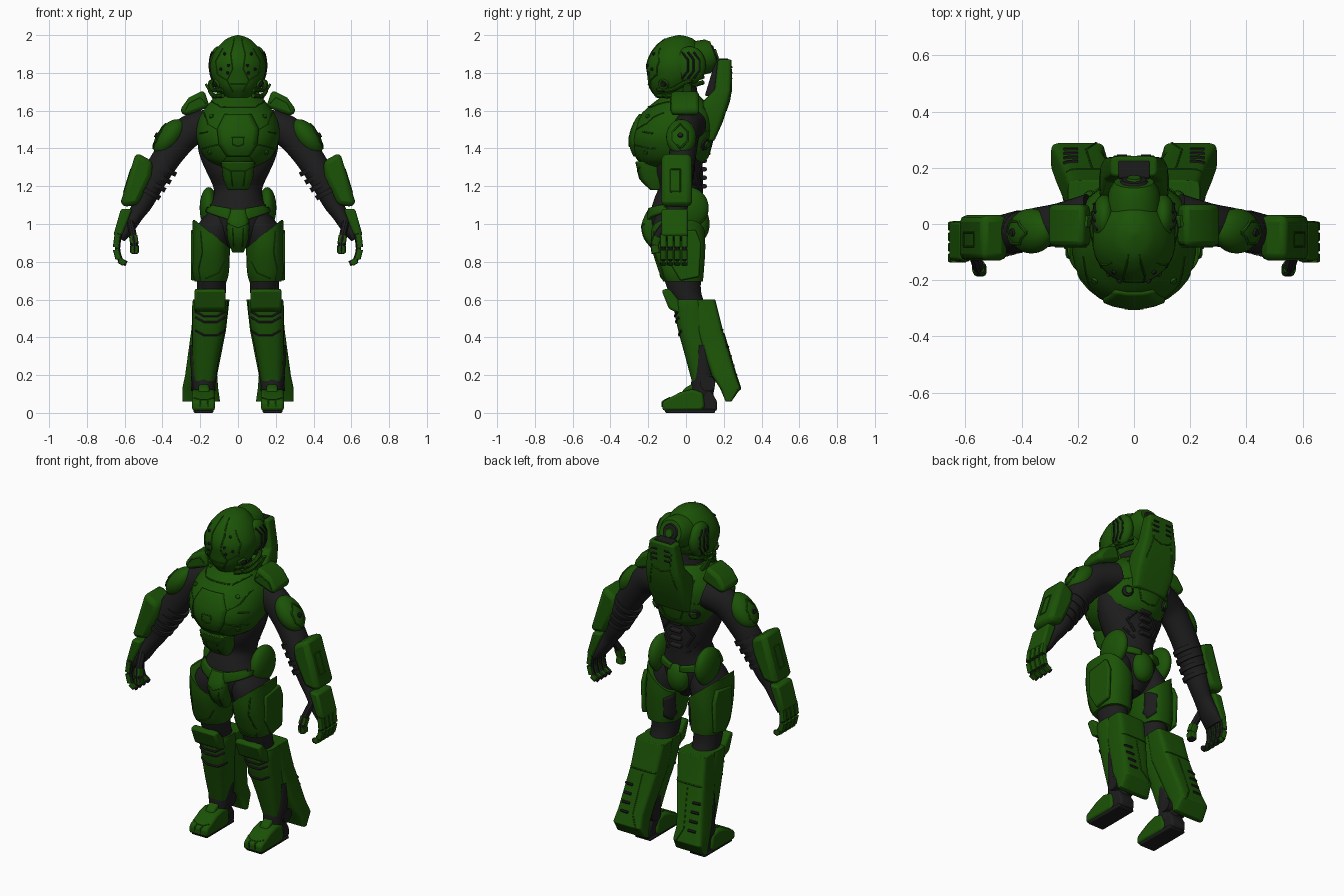
import bpy, bmesh
from math import cos, sin, pi, radians, copysign
from mathutils import Vector, Matrix
from mathutils.bvhtree import BVHTree

if "Cube" in bpy.data.objects:
    bpy.data.objects.remove(bpy.data.objects["Cube"])


def material(name, rgb):
    mat = bpy.data.materials.new(name)
    mat.use_nodes = True
    mat.diffuse_color = (*rgb, 1)
    bsdf = next(n for n in mat.node_tree.nodes if n.type == 'BSDF_PRINCIPLED')
    bsdf.inputs["Base Color"].default_value = (*rgb, 1)
    bsdf.inputs["Roughness"].default_value = .6
    return mat


GREEN = material("armour_green", (.011, .085, .002))
BLACK = material("undersuit_black", (.012, .012, .012))
trees, made = {}, []


def finish(name, bm, mat, both=False, bevel=0, shell=0):
    if not shell:
        bmesh.ops.recalc_face_normals(bm, faces=bm.faces)
    trees[name] = BVHTree.FromBMesh(bm)
    mesh = bpy.data.meshes.new(name)
    bm.to_mesh(mesh)
    bm.free()
    mesh.materials.append(mat)
    obj = bpy.data.objects.new(name, mesh)
    bpy.context.collection.objects.link(obj)
    made.append(obj)
    if shell:
        mod = obj.modifiers.new("thickness", 'SOLIDIFY')
        mod.thickness, mod.offset = shell, -1
    if bevel:
        mod = obj.modifiers.new("bevel", 'BEVEL')
        mod.width, mod.segments, mod.limit_method = bevel, 2, 'ANGLE'
    if both:
        obj.modifiers.new("mirror", 'MIRROR')


def smooth_path(points, steps):
    pts, out = [Vector(p) for p in points], []
    for i in range(len(pts) - 1):
        a, b, c, d = (pts[min(max(i + k, 0), len(pts) - 1)] for k in (-1, 0, 1, 2))
        for k in range(steps):
            t = k / steps
            out.append((b * 2 + (c - a) * t + (a * 2 - b * 5 + c * 4 - d) * t * t
                        + (b * 3 - a - c * 3 + d) * t ** 3) * .5)
    return out + [pts[-1]]


def sweep(name, paths, mat, both=False, upright=True, sides=28, power=2, steps=4, cut=None, bevel=0):
    """Skin rings (x, y, z, radius_u, radius_v) along each path."""
    bm = bmesh.new()
    for path in paths:
        stations, rings = smooth_path(path, steps), []
        for i, s in enumerate(stations):
            u, v = Vector((1, 0, 0)), Vector((0, 1, 0))
            if not upright:
                ahead, behind = stations[min(i + 1, len(stations) - 1)], stations[max(i - 1, 0)]
                t = (Vector(ahead[:3]) - Vector(behind[:3])).normalized()
                ref = Vector((0, 0, 1)) if abs(t.y) > .8 else v
                u = ref.cross(t).normalized()
                v = t.cross(u)
            ring = []
            for k in range(sides):
                a = 2 * pi * (k + .5) / sides
                c, d = (copysign(abs(f) ** (2 / power), f) for f in (cos(a), sin(a)))
                ring.append(bm.verts.new(Vector(s[:3]) + u * c * s[3] + v * d * s[4]))
            rings.append(ring)
        for low, high in zip(rings, rings[1:]):
            for k in range(sides):
                j = (k + 1) % sides
                bm.faces.new((low[k], low[j], high[j], high[k]))
        bm.faces.new(rings[0])
        bm.faces.new(rings[-1])
    if cut:
        bmesh.ops.bisect_plane(bm, geom=bm.verts[:] + bm.edges[:] + bm.faces[:],
                               plane_co=cut[0], plane_no=cut[1], clear_outer=True)
        bmesh.ops.holes_fill(bm, edges=bm.edges[:], sides=0)
    finish(name, bm, mat, both, bevel)


def prism(name, outline, axis, low, high, mat, both=True, bevel=.012):
    """Extrude a (y, z) outline along x, or an (x, z) outline along y."""
    place = (lambda a, b: (low, a, b)) if axis == 'x' else (lambda a, b: (a, low, b))
    bm = bmesh.new()
    face = bm.faces.new([bm.verts.new(place(a, b)) for a, b in outline])
    geom = bmesh.ops.extrude_face_region(bm, geom=[face])["geom"]
    move = Vector((high - low, 0, 0)) if axis == 'x' else Vector((0, high - low, 0))
    bmesh.ops.translate(bm, vec=move, verts=[g for g in geom if isinstance(g, bmesh.types.BMVert)])
    finish(name, bm, mat, both, bevel)


def ball(name, centre, radii, mat, both=True, tilt=0):
    bm = bmesh.new()
    m = Matrix.Translation(centre) @ Matrix.Rotation(radians(tilt), 4, 'Y') @ Matrix.Diagonal((*radii, 1))
    bmesh.ops.create_uvsphere(bm, u_segments=28, v_segments=16, radius=1, matrix=m)
    finish(name, bm, mat, both)


def project(target, view, a, b):
    start, way = {'front': ((a, -3, b), (0, 1, 0)), 'back': ((a, 3, b), (0, -1, 0)),
                  'side': ((3, a, b), (-1, 0, 0))}[view]
    hit, normal, _, _ = trees[target].ray_cast(Vector(start), Vector(way))
    return hit, normal, Vector(way)


def groove(name, target, view, lines, r=.004, mat=GREEN):
    """Thin seam lines laid on a surface."""
    paths = []
    for line in lines:
        flat = [Vector(p).lerp(Vector(q), k / 10) for p, q in zip(line, line[1:]) for k in range(10)]
        hits = [project(target, view, *p)[0] for p in flat + [Vector(line[-1])]]
        path = [(*h, r, r) for h in hits if h]
        if len(path) > 1:
            paths.append(path)
    sweep(name, paths, mat, True, upright=False, sides=6, steps=1)


def panel(name, target, view, outline, mat=GREEN, both=True, thick=.014):
    """A raised plate that follows the surface beneath it."""
    bm = bmesh.new()
    face = bm.faces.new([bm.verts.new((a, b, 0)) for a, b in outline])
    bmesh.ops.triangulate(bm, faces=[face])
    bmesh.ops.subdivide_edges(bm, edges=bm.edges[:], cuts=6, use_grid_fill=True)
    missed = []
    for v in bm.verts:
        hit, normal, way = project(target, view, v.co.x, v.co.y)
        if hit:
            v.co = hit - (way - normal).normalized() * thick
        else:
            missed.append(v)
    bmesh.ops.delete(bm, geom=missed, context='VERTS')
    bm.normal_update()
    if sum(f.normal.dot(way) for f in bm.faces) > 0:
        bmesh.ops.reverse_faces(bm, faces=bm.faces[:])
    finish(name, bm, mat, both, shell=thick * 1.6)


def studs(name, target, view, points, r, mat=BLACK, both=True):
    bm = bmesh.new()
    for a, b in points:
        hit, normal, _ = project(target, view, a, b)
        if hit:
            m = Matrix.Translation(hit) @ normal.to_track_quat('Z', 'Y').to_matrix().to_4x4()
            bmesh.ops.create_cone(bm, cap_ends=True, segments=16, radius1=r, radius2=r * .8, depth=.016, matrix=m)
    finish(name, bm, mat, both)


# Undersuit: torso, arms, legs
sweep("undersuit_torso", [[(0, -.05, .87, .05, .08), (0, -.05, .96, .15, .13), (0, -.05, 1.05, .17, .14),
      (0, -.04, 1.13, .135, .13), (0, -.03, 1.19, .13, .12), (0, -.04, 1.27, .165, .13), (0, -.04, 1.35, .2, .125),
      (0, -.03, 1.43, .215, .11), (0, -.01, 1.54, .2, .1), (0, -.02, 1.64, .11, .09), (0, -.03, 1.74, .085, .085)]], BLACK)
sweep("undersuit_arms", [[(.15, .03, 1.53, .08, .08), (.26, 0, 1.49, .085, .075), (.35, -.015, 1.39, .078, .072),
      (.44, -.035, 1.25, .07, .07), (.5, -.045, 1.12, .055, .06), (.54, -.055, 1.05, .042, .055),
      (.59, -.06, .97, .036, .064), (.62, -.06, .92, .022, .064)]], BLACK, True, upright=False)
sweep("undersuit_legs", [[(.14, .06, .5, .07, .08), (.14, 0, .62, .075, .085), (.14, -.02, .72, .08, .1),
      (.14, -.04, .86, .09, .13), (.12, -.05, .98, .1, .13), (.09, -.05, 1.06, .07, .1)]], BLACK, True)
ribs = []
for k in range(4):
    p = Vector((.4, -.025, 1.3)).lerp(Vector((.475, -.045, 1.17)), k / 3)
    d = Vector((.006, 0, -.011))
    ribs.append([(*(p - d), .083 - k * .004, .074), (*(p + d), .083 - k * .004, .074)])
sweep("forearm_ribs", ribs, BLACK, True, upright=False, steps=1)
for k in range(4):
    z = 1.18 + k * .045
    prism(f"spine_segment_{k + 1}", [(.05, z), (.05, z + .035), (.11, z + .03), (.11, z + .01)], 'x',
          -.035, .035, BLACK, False, .006)
groove("back_muscles", "undersuit_torso", 'back', [[(.05, 1.33), (.1, 1.27), (.06, 1.2)], [(.06, 1.16), (.11, 1.22)]],
       .008, BLACK)

# Helmet
sweep("helmet", [[(0, -.07, 1.67, .07, .09), (0, -.075, 1.72, .11, .12), (0, -.065, 1.78, .14, .14),
      (0, -.06, 1.85, .147, .15), (0, -.05, 1.92, .12, .13), (0, -.04, 1.97, .075, .09),
      (0, -.035, 1.99, .04, .05), (0, -.035, 2, .005, .005)]], GREEN)
ball("ear_cover", (.105, .02, 1.84), (.046, .085, .1), GREEN)
groove("ear_seams", "ear_cover", 'side', [[(y - .03, 1.91), (y, 1.87), (y, 1.81), (y - .03, 1.77)]
                                          for y in (.01, .04, .07)], .006, BLACK)
groove("helmet_seams", "helmet", 'front', [[(.02, 1.98), (.04, 1.9), (.03, 1.82), (.06, 1.76), (.03, 1.7)],
       [(.06, 1.76), (.11, 1.79), (.12, 1.86), (.08, 1.93)], [(0, 1.74), (.04, 1.74)]])
studs("helmet_sensors", "helmet", 'front', [(.055, 1.8), (.05, 1.84), (.09, 1.82), (.07, 1.9)], .009)
studs("cheek_valve", "helmet", 'side', [(-.12, 1.74)], .032, GREEN)
studs("cheek_valve_centre", "cheek_valve", 'side', [(-.12, 1.74)], .018)
sweep("helmet_hoses", [[(.08, -.15, 1.71 - k, .012, .012), (.13, -.08, 1.71 - k, .012, .012),
      (.145, 0, 1.75 - k, .012, .012), (.08, .09, 1.78 - k, .012, .012)] for k in (0, .03)],
      GREEN, True, upright=False, sides=10)
sweep("rear_port", [[(0, .03, 1.87, .095, .095), (0, .12, 1.89, .09, .09), (0, .15, 1.9, .07, .07)]],
      GREEN, upright=False, steps=1)
studs("port_recess", "rear_port", 'back', [(0, 1.9)], .055, BLACK, False)
studs("port_lens", "port_recess", 'back', [(0, 1.9)], .03, GREEN, False)

# Chest, collar and backpack
sweep("chest_armour", [[(0, -.09, 1.3, .09, .13), (0, -.075, 1.34, .165, .185), (0, -.077, 1.41, .207, .215),
      (0, -.07, 1.48, .222, .222), (0, -.052, 1.56, .207, .205), (0, -.035, 1.62, .17, .165),
      (0, -.03, 1.66, .135, .12), (0, -.03, 1.68, .11, .1)]], GREEN, power=2.2)
panel("breastplate", "chest_armour", 'front', [(-.07, 1.58), (.07, 1.58), (.11, 1.5), (.1, 1.42), (.06, 1.36),
      (-.06, 1.36), (-.1, 1.42), (-.11, 1.5)], both=False, thick=.008)
groove("breastplate_frame", "breastplate", 'front', [[(0, 1.46), (.03, 1.46), (.03, 1.42), (0, 1.41)]])
groove("chest_seams", "chest_armour", 'front', [[(.11, 1.5), (.16, 1.53), (.18, 1.59)], [(.1, 1.42), (.19, 1.4)],
       [(0, 1.62), (.09, 1.62), (.14, 1.65)], [(.16, 1.49), (.2, 1.48)], [(.06, 1.36), (.09, 1.32)]])
studs("chest_bolts", "chest_armour", 'front', [(.15, 1.38), (.14, 1.57)], .014, GREEN)
studs("back_thruster", "chest_armour", 'back', [(.13, 1.42)], .035)
studs("back_thruster_cap", "back_thruster", 'back', [(.13, 1.42)], .022, GREEN)
groove("back_seams", "chest_armour", 'back', [[(.19, 1.48), (.1, 1.5), (.05, 1.38), (0, 1.37)], [(.1, 1.5), (.12, 1.62)]])
sweep("abdomen_plate", [[(0, -.16, 1.18, .055, .03), (0, -.18, 1.24, .08, .065), (0, -.2, 1.33, .09, .07)]],
      GREEN, power=4, steps=1, bevel=.006)
groove("abdomen_seams", "abdomen_plate", 'front', [[(.08, 1.3), (.04, 1.28), (.03, 1.2)], [(0, 1.28), (.04, 1.28)]])
sweep("backpack", [[(0, .11, 1.44, .11, .04), (0, .13, 1.54, .125, .065), (0, .16, 1.65, .12, .07),
      (0, .195, 1.71, .11, .045), (0, .205, 1.87, .082, .037)]], GREEN, power=6, steps=1, bevel=.008)
prism("backpack_lining", [(.1, 1.68), (.13, 1.78), (.155, 1.86), (.165, 1.876), (.225, 1.876), (.2, 1.66)], 'x',
      -.055, .055, BLACK, False, .004)
groove("backpack_seams", "backpack", 'back', [[(.07, 1.82), (.06, 1.72), (.09, 1.6)], [(0, 1.7), (.06, 1.72)]])
groove("backpack_vents", "backpack", 'back', [[(.025, z), (.06, z)] for z in (1.77, 1.8, 1.83)], .006, BLACK)
sweep("collar_fins", [[(.12, 0, 1.66, .012, .03), (.17, .01, 1.74, .006, .02)]], GREEN, True, upright=False, power=4, steps=1)

# Shoulders and arms
prism("shoulder_yoke", [(.15, 1.62), (.18, 1.71), (.26, 1.67), (.31, 1.6), (.28, 1.57)], 'y', -.08, .07, GREEN, bevel=.02)
groove("yoke_seams", "shoulder_yoke", 'front', [[(.17, 1.64), (.2, 1.67), (.26, 1.64), (.28, 1.6)]])
ball("upper_arm_pad", (.365, -.025, 1.46), (.062, .08, .11), GREEN, tilt=-38)
groove("arm_pad_seams", "upper_arm_pad", 'side', [[(-.03, 1.53), (-.07, 1.49), (-.07, 1.44), (-.03, 1.4),
       (.01, 1.44), (.01, 1.49), (-.03, 1.53)]], .006)
studs("arm_pad_bolt", "upper_arm_pad", 'side', [(-.03, 1.47)], .016)
prism("forearm_guard", [(.54, 1.38), (.45, 1.33), (.46, 1.25), (.53, 1.1), (.615, 1.09), (.62, 1.12)],
      'y', -.13, .032, GREEN, bevel=.03)
groove("forearm_seams", "forearm_guard", 'side', [[(-.08, 1.29), (-.03, 1.29), (-.03, 1.17), (-.08, 1.17), (-.08, 1.29)]])
prism("hand_plate", [(.56, 1.08), (.62, 1.08), (.66, .94), (.62, .92)], 'y', -.13, .01, GREEN)
cores, shells = [], []
for y in (-.12, -.083, -.046, -.008):
    joints = [Vector(p) for p in ((.637, y, .95), (.648, y, .87), (.632, y, .81), (.6, y, .79))]
    cores.append([(*(j - Vector((.01, 0, 0))), .015, .014) for j in joints])
    for a, b in zip(joints, joints[1:]):
        shells.append([(*a.lerp(b, t), .016, .017) for t in (.08, .92)])
thumb = [Vector(p) for p in ((.57, -.1, 1.01), (.555, -.15, .94), (.548, -.165, .89), (.548, -.16, .845))]
cores.append([(*j, .02, .022) for j in thumb])
shells += [[(*a.lerp(b, t), .023, .022) for t in (.1, .9)] for a, b in zip(thumb[1:], thumb[2:])]
sweep("finger_cores", cores, BLACK, True, upright=False, sides=10)
sweep("finger_plates", shells, GREEN, True, upright=False, sides=12, power=4, steps=1)

# Hips
sweep("codpiece", [[(0, -.13, .85, .03, .03), (0, -.16, .92, .055, .06), (0, -.175, 1, .06, .06),
      (0, -.15, 1.08, .05, .05)]], GREEN, power=3)
groove("codpiece_seams", "codpiece", 'front', [[(0, .98), (.05, 1)], [(.03, .98), (.025, .88)]])
panel("belt_front", "undersuit_torso", 'front', [(.04, 1.02), (.16, 1.06), (.155, 1.1), (.04, 1.08)], thick=.02)
panel("belt_back", "undersuit_torso", 'back', [(.03, 1.05), (.16, 1.06), (.155, 1.1), (.03, 1.08)], thick=.02)
ball("hip_pad", (.155, .015, 1.085), (.048, .105, .11), GREEN)
ball("tail_plate", (0, .07, 1), (.07, .055, .09), GREEN, False)

# Thighs and knees
sweep("thigh_armour", [[(.145, -.015, .695, .085, .105), (.145, -.025, .75, .098, .12),
      (.142, -.04, .88, .1, .143), (.14, -.045, 1.02, .1, .14)]], GREEN, True, power=2.5,
      cut=((.14, 0, .95), (-.16, 0, .2)))
groove("thigh_seams", "thigh_armour", 'front', [[(.2, .96), (.19, .85), (.21, .76), (.2, .7)], [(.07, .8), (.1, .74), (.17, .71)]])
panel("thigh_inner_gap", "thigh_armour", 'back', [(.05, .87), (.09, .85), (.09, .74), (.05, .7)], BLACK, thick=.004)
prism("thigh_side_plate", [(-.09, .95), (.05, .97), (.08, .9), (.07, .72), (-.03, .7), (-.09, .8)], 'x', .225, .25, GREEN, bevel=.008)
prism("knee_cap", [(-.13, .65), (-.09, .66), (-.04, .6), (-.02, .52), (-.09, .55)], 'x', .065, .23, GREEN)

# Shins and calves
sweep("shin_guard", [[(.147, .015, .6, .092, .08), (.148, .02, .56, .095, .085), (.155, .04, .45, .088, .085),
      (.17, .075, .3, .072, .08), (.178, .09, .17, .055, .06)]], GREEN, True, power=3)
groove("shin_bands", "shin_guard", 'front', [[(.07, z + .025), (.11, z), (.18, z), (.225, z + .025)]
                                             for z in (.41, .48, .51)], .007, BLACK)
sweep("calf_shell", [[(.14, .1, .6, .095, .055), (.155, .125, .44, .092, .07), (.195, .2, .2, .085, .065),
      (.2, .235, .13, .095, .055), (.195, .225, .06, .1, .015)]], GREEN, True, power=6, steps=1, bevel=.006)
groove("calf_vents", "calf_shell", 'back', [[(.2, z), (.25, z)] for z in (.2, .25, .3, .35)], .008, BLACK)
groove("calf_seams", "calf_shell", 'back', [[(.07, .44), (.24, .44)], [(.15, .42), (.17, .2), (.13, .12)]])
sweep("ankle", [[(.18, .08, .07, .05, .06), (.18, .095, .2, .068, .065), (.175, .1, .36, .08, .06)]], BLACK, True)
sweep("ankle_joint", [[(.12, .115, .155, .04, .04), (.25, .115, .155, .04, .04)]], BLACK, True, upright=False, steps=1)

# Boots
prism("boot_sole", [(-.11, 0), (-.11, .02), (.15, .02), (.155, 0)], 'x', .13, .235, BLACK, bevel=.006)
prism("boot_upper", [(-.125, .012), (-.125, .06), (-.03, .11), (.03, .125), (.09, .11), (.1, .03), (.08, .012)],
      'x', .122, .243, GREEN, bevel=.02)
prism("boot_tongue", [(-.03, .09), (-.01, .13), (.035, .155), (.07, .1)], 'x', .152, .21, GREEN)
prism("boot_heel", [(.05, .01), (.05, .13), (.13, .12), (.165, .06), (.165, .01)], 'x', .135, .23, BLACK)
groove("boot_seams", "boot_upper", 'front', [[(.13, .08), (.16, .07), (.2, .07), (.235, .08)], [(.16, .07), (.16, .03)], [(.2, .07), (.2, .03)]])

# Shading
bpy.ops.object.select_all(action='DESELECT')
for obj in made:
    obj.select_set(True)
bpy.context.view_layer.objects.active = made[0]
bpy.ops.object.shade_smooth_by_angle(angle=radians(35))
